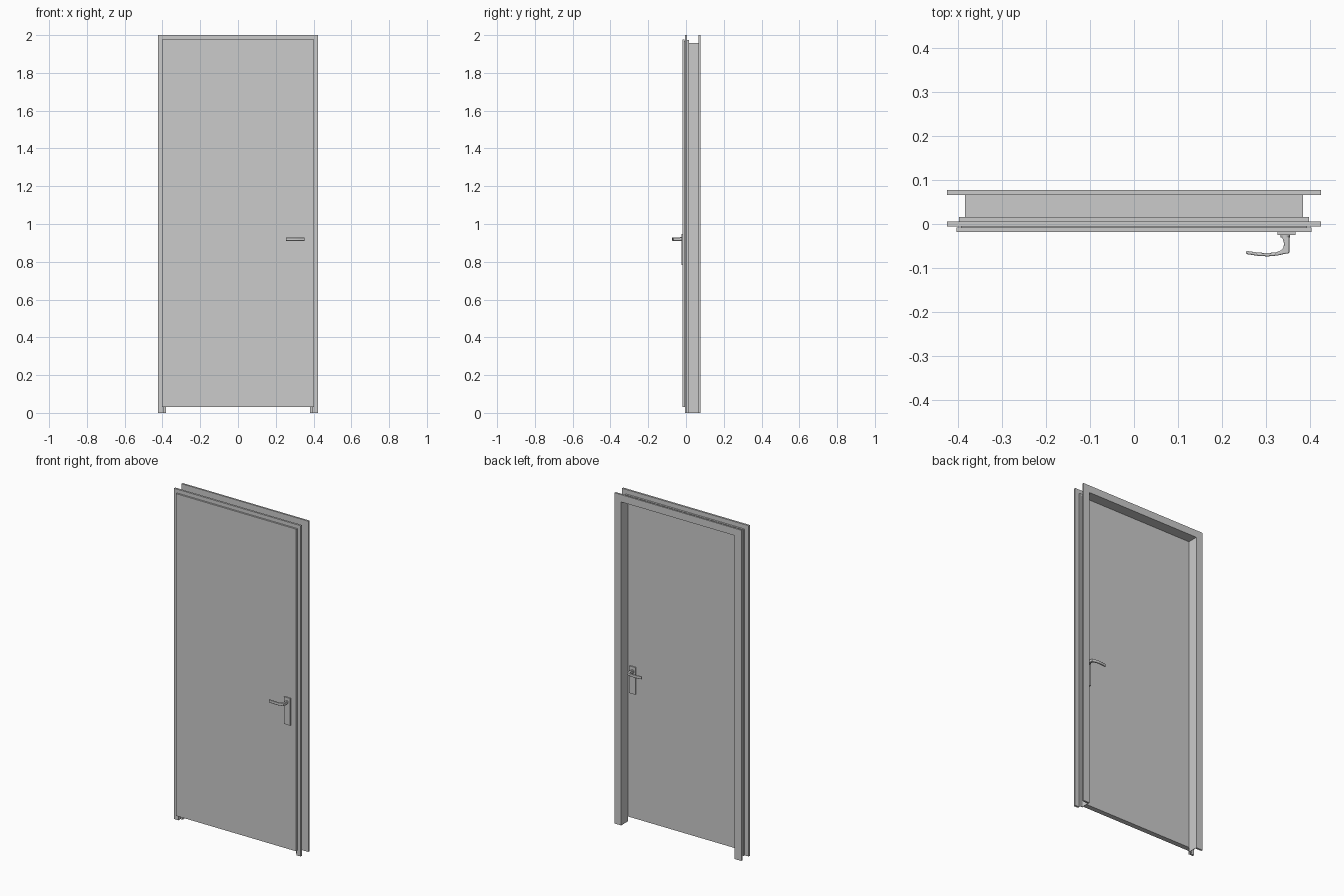
import bpy, bmesh

if "Cube" in bpy.data.objects:
    bpy.data.objects.remove(bpy.data.objects["Cube"])


def finish(name, bm, bevel=0.0):
    bmesh.ops.recalc_face_normals(bm, faces=bm.faces)
    mesh = bpy.data.meshes.new(name)
    bm.to_mesh(mesh)
    bm.free()
    ob = bpy.data.objects.new(name, mesh)
    bpy.context.collection.objects.link(ob)
    if bevel:
        mod = ob.modifiers.new("rounding", 'BEVEL')
        mod.width = bevel
        mod.segments = 2
        mod.limit_method = 'ANGLE'
    return ob


def box(name, lo, hi):
    bm = bmesh.new()
    bmesh.ops.create_cube(bm, size=1)
    for v in bm.verts:
        v.co = [lo[i] + (v.co[i] + 0.5) * (hi[i] - lo[i]) for i in range(3)]
    return finish(name, bm)


def bridge(name, rings, bevel=0.0):
    """Join a row of matching closed outlines and cap both ends."""
    bm = bmesh.new()
    rows = [[bm.verts.new(p) for p in ring] for ring in rings]
    n = len(rows[0])
    for a, b in zip(rows, rows[1:]):
        for i in range(n):
            j = (i + 1) % n
            bm.faces.new((a[i], a[j], b[j], b[i]))
    bm.faces.new(rows[0])
    bm.faces.new(rows[-1])
    return finish(name, bm, bevel)


# Folded sheet frame: (half width, depth) profile, mitred round both jambs and the head
profile = [(0.424, -0.006), (0.424, 0.006), (0.397, 0.006), (0.397, 0.016),
           (0.383, 0.016), (0.383, 0.066), (0.424, 0.066), (0.424, 0.077),
           (0.380, 0.077), (0.380, 0.0135), (0.3945, 0.0135), (0.3945, -0.006)]
HEAD = 1.576
bridge("door_frame", [
    [(-a, y, 0) for a, y in profile],
    [(-a, y, HEAD + a) for a, y in profile],
    [(a, y, HEAD + a) for a, y in profile],
    [(a, y, 0) for a, y in profile]])

# Rebated leaf: overlapping front skin and inner core
box("leaf_front", (-0.402, -0.018, 0.03), (0.402, -0.0075, 1.978))
box("leaf_core", (-0.392, -0.0075, 0.03), (0.392, 0.013, 1.968))

# Lever outline seen from above (curved grip and neck)
lever = [(0.334, -0.028), (0.352, -0.028), (0.352, -0.066), (0.340, -0.068),
         (0.325, -0.0715), (0.303, -0.0735), (0.280, -0.072), (0.254, -0.068),
         (0.254, -0.061), (0.280, -0.0645), (0.303, -0.066), (0.322, -0.064),
         (0.333, -0.060), (0.339, -0.053), (0.340, -0.044), (0.338, -0.036)]


def handle(side, flip):
    """Back plate, collar and lever; flip puts the set on the back of the leaf."""
    def fy(y):
        return -0.005 - y if flip else y
    ys = sorted((fy(-0.025), fy(-0.018)))
    box(side + "_handle_plate", (0.325, ys[0], 0.783), (0.366, ys[1], 0.947))
    bm = bmesh.new()
    bmesh.ops.create_cone(bm, cap_ends=True, segments=24, radius1=0.0105,
                          radius2=0.0105, depth=0.007)
    for v in bm.verts:
        x, y, z = v.co
        v.co = (0.343 + x, fy(-0.0275) + z, 0.9195 + y)
    finish(side + "_handle_collar", bm)
    bridge(side + "_handle_lever",
           [[(x, fy(y), z) for x, y in lever] for z in (0.911, 0.928)], 0.002)


handle("front", False)
handle("back", True)

# Smooth the handles while keeping their edges crisp
bpy.ops.object.select_all(action='DESELECT')
for ob in bpy.data.objects:
    if "collar" in ob.name or "lever" in ob.name:
        ob.select_set(True)
        bpy.context.view_layer.objects.active = ob
bpy.ops.object.shade_smooth_by_angle()
